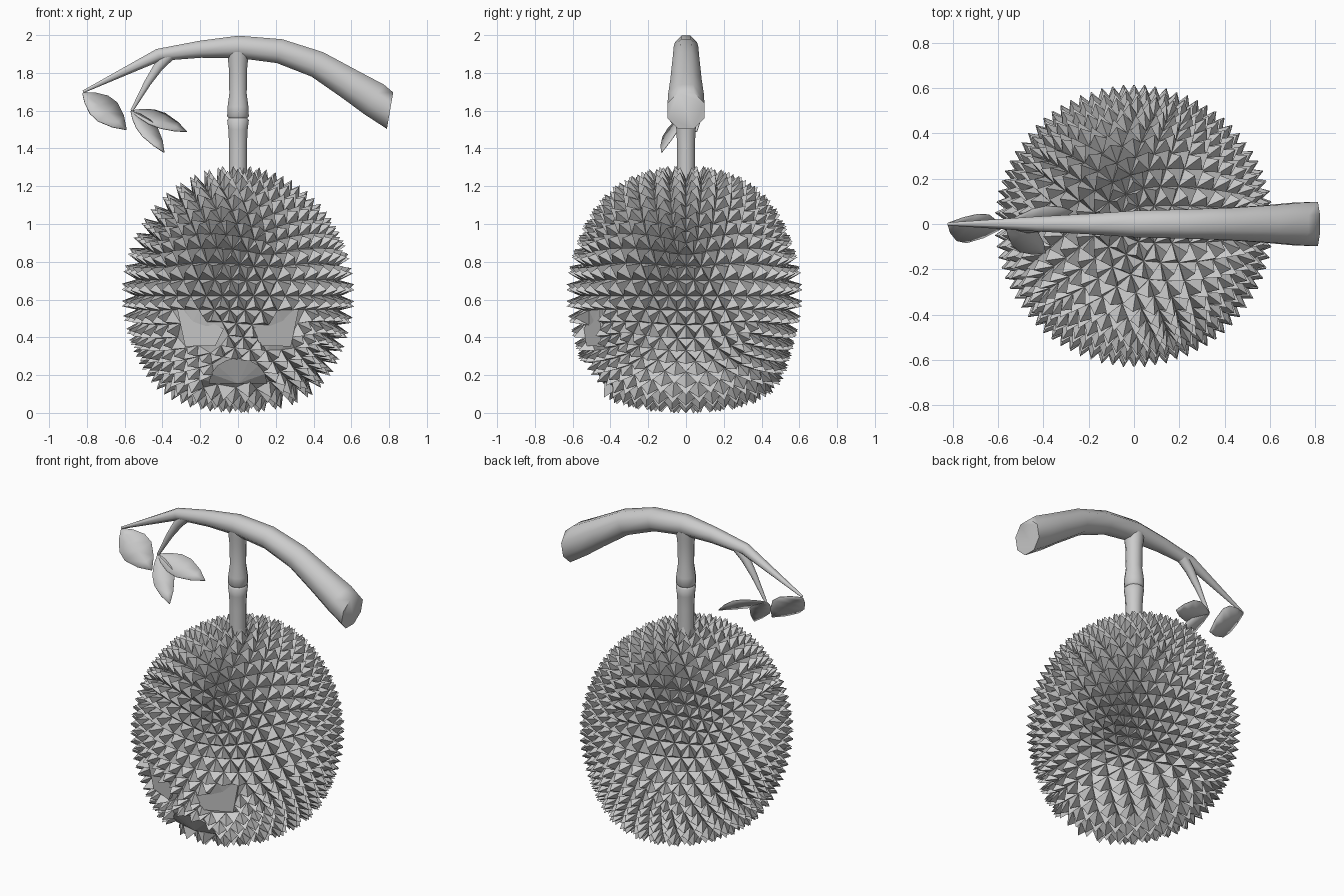
import bpy, bmesh, math
from mathutils import Vector

if "Cube" in bpy.data.objects:
    bpy.data.objects.remove(bpy.data.objects["Cube"], do_unlink=True)

grey = bpy.data.materials.new("plain grey")
grey.use_nodes = True
grey.diffuse_color = (0.6, 0.6, 0.6, 1)
grey.node_tree.nodes["Principled BSDF"].inputs["Base Color"].default_value = (0.6, 0.6, 0.6, 1)

RADIUS, MID, RISE, DROP, FRONT = 0.545, 0.62, 0.62, 0.55, 1.03


def finish(bm, name, smooth=False):
    bmesh.ops.recalc_face_normals(bm, faces=bm.faces)
    mesh = bpy.data.meshes.new(name)
    bm.to_mesh(mesh)
    bm.free()
    mesh.materials.append(grey)
    ob = bpy.data.objects.new(name, mesh)
    bpy.context.collection.objects.link(ob)
    if smooth:
        bpy.ops.object.select_all(action='DESELECT')
        ob.select_set(True)
        bpy.context.view_layer.objects.active = ob
        bpy.ops.object.shade_smooth_by_angle(angle=math.radians(60))
    return ob


def fullness(dz):
    """Widening in x and y towards the bottom and, in y, the top."""
    flat = dz ** 4
    return (1 + 0.45 * flat, 1 + 0.8 * flat) if dz < 0 else (1, 1 + 0.25 * flat)


def skin(d):
    """Fruit surface in unit direction d."""
    fx, fy = fullness(d.z)
    if d.y < 0:
        fy *= FRONT
    return Vector((d.x * RADIUS * fx, d.y * RADIUS * fy,
                   MID + d.z * (RISE if d.z > 0 else DROP)))


def front_skin(x, z, lift):
    """Point just ahead of the lower front of the fruit."""
    dz = (z - MID) / DROP
    fx, fy = fullness(dz)
    ring = RADIUS * math.sqrt(1 - dz * dz)
    y = -FRONT * fy * math.sqrt(max(ring * ring - (x / fx) ** 2, 0))
    return Vector((x, y - lift, z))


def inside(x, z, outline, grow=1.1):
    """Convex outline test, with the outline grown about its middle."""
    n = len(outline)
    cx, cz = (sum(p[i] for p in outline) / n for i in (0, 1))
    pts = [(cx + (p[0] - cx) * grow, cz + (p[1] - cz) * grow) for p in outline]
    signs = [(b[0] - a[0]) * (z - a[1]) - (b[1] - a[1]) * (x - a[0]) > 0
             for a, b in zip(pts, pts[1:] + pts[:1])]
    return all(signs) or not any(signs)


# Face outlines in x and z
eye = [(0.325, 0.565), (0.075, 0.445), (0.12, 0.355), (0.28, 0.352)]
mouth = [(0.155 * math.cos(a), 0.155 + 0.135 * math.sin(a))
         for a in (math.pi * i / 8 for i in range(9))]

# Spiky fruit: ball of triangles, each raised to a three-sided point
bm = bmesh.new()
bmesh.ops.create_icosphere(bm, subdivisions=4, radius=1)
for v in bm.verts:
    v.co = skin(v.co.normalized())
bm.normal_update()
spiked = []
for f in bm.faces:
    c = f.calc_center_median()
    bare = c.y < 0 and (inside(abs(c.x), c.z, eye) or inside(c.x, c.z, mouth))
    if not bare:
        spiked.append(f)
bmesh.ops.poke(bm, faces=spiked, offset=0.075, center_mode='MEAN')
finish(bm, "spiky_fruit")


def face_panel(name, outline, lifts, hub=None):
    """Panel set over the bare skin, lifted by a given amount at each corner."""
    bm = bmesh.new()
    rim = [bm.verts.new(front_skin(x, z, lift)) for (x, z), lift in zip(outline, lifts)]
    if hub:
        mid = bm.verts.new(front_skin(*hub, lifts[0]))
        faces = [bm.faces.new((mid, a, b)) for a, b in zip(rim, rim[1:])]
    else:
        faces = [bm.faces.new(rim)]
    back = bmesh.ops.extrude_face_region(bm, geom=faces, use_keep_orig=True)["geom"]
    for v in back:
        if isinstance(v, bmesh.types.BMVert):
            v.co.y += 0.05
    finish(bm, name)


eye_lifts = (0.01, 0.012, 0.03, 0.03)
face_panel("left_eye", eye, eye_lifts)
face_panel("right_eye", [(-x, z) for x, z in eye], eye_lifts)
face_panel("mouth", mouth, [0.015] * len(mouth), hub=(0, 0.155))


def limb(name, path, sides=8, cut=None):
    """Tapered round limb through (x, z, radius) points; cut is the end's facing."""
    bm = bmesh.new()
    rings = []
    pts = [Vector((x, 0, z)) for x, z, r in path]
    for i, p in enumerate(pts):
        along = (pts[min(i + 1, len(pts) - 1)] - pts[max(i - 1, 0)]).normalized()
        if cut and i == len(pts) - 1:
            along = Vector(cut).normalized()
        across = Vector((0, 1, 0))
        up = across.cross(along)
        ring = []
        for k in range(sides):
            a = 2 * math.pi * (k + 0.5) / sides
            offset = (across * math.cos(a) + up * math.sin(a)) * path[i][2] * 1.06
            ring.append(bm.verts.new(p + offset))
        rings.append(ring)
    for lower, upper in zip(rings, rings[1:]):
        for k in range(sides):
            j = (k + 1) % sides
            bm.faces.new((lower[k], lower[j], upper[j], upper[k]))
    bm.faces.new(rings[0])
    bm.faces.new(rings[-1])
    finish(bm, name, smooth=True)


# Branch, hanging stem with its knuckle, and side twig
limb("branch", [(-0.82, 1.70, 0.007), (-0.42, 1.895, 0.034), (-0.2, 1.925, 0.046),
                (0, 1.938, 0.06), (0.22, 1.915, 0.066), (0.42, 1.845, 0.073),
                (0.6, 1.735, 0.085), (0.72, 1.66, 0.096), (0.805, 1.6, 0.1)],
     cut=(0.985, 0, -0.17))
limb("stem", [(0, 1.2, 0.046), (0, 1.42, 0.046), (0, 1.5, 0.05), (0, 1.55, 0.056),
              (0, 1.56, 0.048), (0, 1.57, 0.056), (0, 1.62, 0.054), (0, 1.69, 0.045),
              (0, 1.82, 0.047), (0, 1.87, 0.052), (0, 1.91, 0.055)], sides=12)
limb("twig", [(-0.36, 1.9, 0.034), (-0.42, 1.835, 0.027), (-0.48, 1.745, 0.019),
              (-0.562, 1.6, 0.008)])


def leaf(name, base, tip, side):
    """Pointed thin leaf, gently bowed along its length."""
    base, tip, side = Vector(base), Vector(tip), Vector(side)
    normal = side.cross(tip - base).normalized()
    if normal.z < 0:
        normal.negate()
    bm = bmesh.new()
    rows = []
    for t, w in ((0, 0.06), (0.15, 0.55), (0.35, 0.95), (0.55, 1), (0.8, 0.6), (1, 0.02)):
        mid = base.lerp(tip, t) + normal * 0.012 * math.sin(math.pi * t)
        dip = normal * 0.004 * w
        rows.append([bm.verts.new(mid + side * s * w - dip * (1 - abs(s)))
                     for s in (-1, 0, 1)])
    for a, b in zip(rows, rows[1:]):
        for k in (0, 1):
            bm.faces.new((a[k], a[k + 1], b[k + 1], b[k]))
    ob = finish(bm, name, smooth=True)
    thick = ob.modifiers.new("thickness", 'SOLIDIFY')
    thick.thickness = 0.004


leaf("outer_leaf", (-0.82, 0, 1.695), (-0.59, -0.025, 1.50), (0.05, 0.062, 0.05))
leaf("front_leaf", (-0.565, 0, 1.6), (-0.39, -0.13, 1.38), (0.04, 0.045, 0.022))
leaf("back_leaf", (-0.565, 0, 1.6), (-0.27, 0.055, 1.49), (0.014, 0.056, 0.04))
